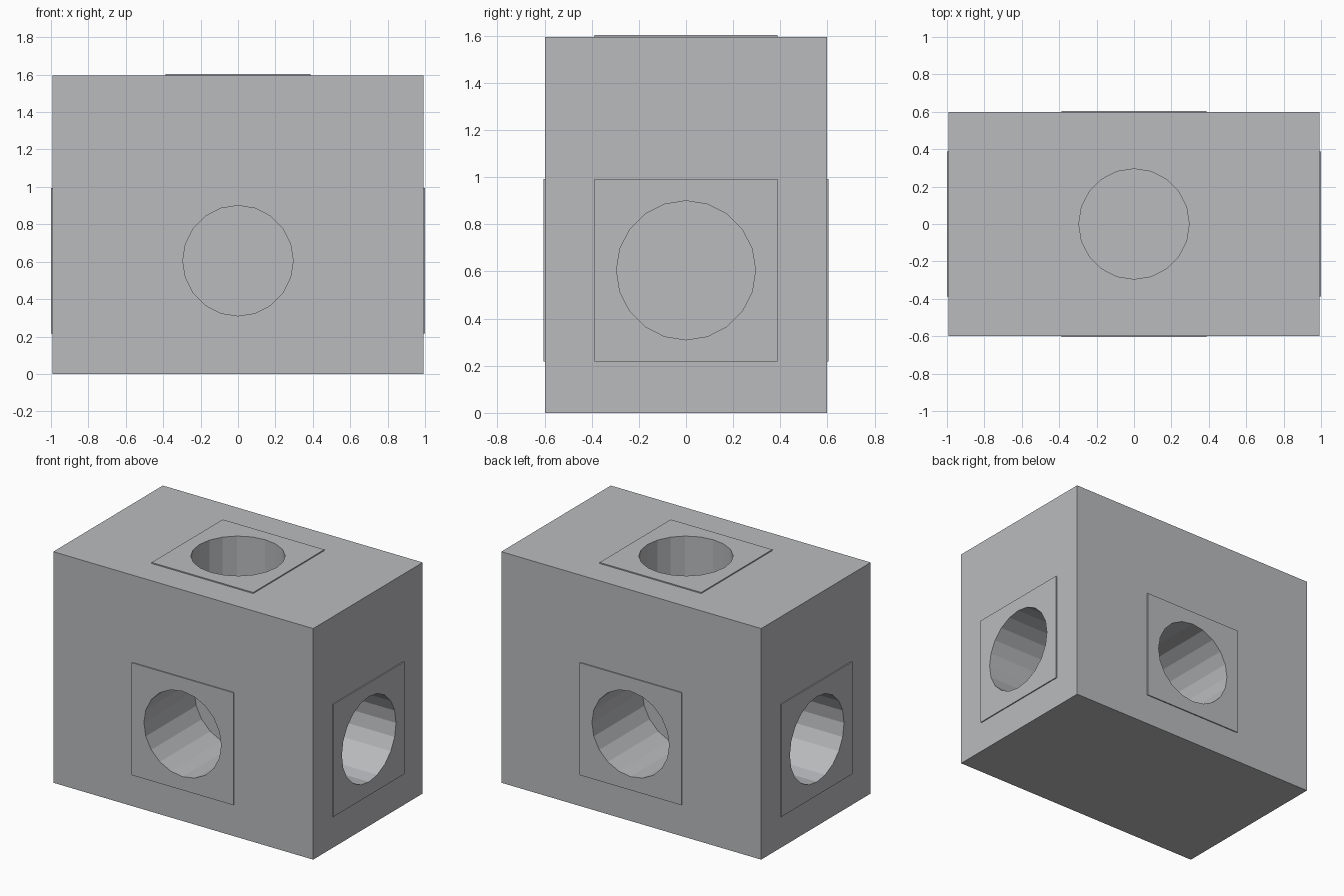
import bpy
import bmesh
from math import radians
from mathutils import Matrix, Vector

cube = bpy.data.objects.get("Cube")
if cube:
    bpy.data.objects.remove(cube, do_unlink=True)

SIZE = Vector((1.985, 1.195, 1.595))   # main block
PLATE, THICK = 0.776, 0.0075           # raised square pads
RADIUS, DEPTH, SIDES = 0.295, 0.55, 20 # blind bores
PORT_Z = 0.605

grey = bpy.data.materials.new("light_grey")
grey.use_nodes = True
colour = (0.49, 0.50, 0.515, 1)
grey.diffuse_color = colour
grey.node_tree.nodes["Principled BSDF"].inputs["Base Color"].default_value = colour


def finish(name, bm):
    mesh = bpy.data.meshes.new(name)
    bm.to_mesh(mesh)
    bm.free()
    mesh.materials.append(grey)
    obj = bpy.data.objects.new(name, mesh)
    bpy.context.collection.objects.link(obj)
    return obj


def box(name, size, matrix):
    bm = bmesh.new()
    bmesh.ops.create_cube(bm, size=1, matrix=matrix @ Matrix.Diagonal((*size, 1)))
    return finish(name, bm)


def bore(name, matrix):
    # Cylinder reaching DEPTH below the pad surface and slightly above it
    bm = bmesh.new()
    extra = 0.1
    centre = Matrix.Translation((0, 0, THICK + (extra - DEPTH) / 2))
    bmesh.ops.create_cone(bm, cap_ends=True, segments=SIDES, radius1=RADIUS,
                          radius2=RADIUS, depth=DEPTH + extra, matrix=matrix @ centre)
    obj = finish(name, bm)
    obj.hide_render = True
    return obj


def cut(obj, cutter):
    mod = obj.modifiers.new("bore", 'BOOLEAN')
    mod.operation = 'DIFFERENCE'
    mod.solver = 'EXACT'
    mod.object = cutter


def bake(obj):
    # Turn the cut result into plain mesh
    graph = bpy.context.evaluated_depsgraph_get()
    mesh = bpy.data.meshes.new_from_object(obj.evaluated_get(graph))
    obj.modifiers.clear()
    obj.data = mesh


block = box("block", SIZE, Matrix.Translation((0, 0, SIZE.z / 2)))

# Each port: position on the block's surface and a turn taking +z outward
ports = {
    "front": ((0, -SIZE.y / 2, PORT_Z), 90, 'X'),
    "back": ((0, SIZE.y / 2, PORT_Z), -90, 'X'),
    "left": ((SIZE.x / 2, 0, PORT_Z), 90, 'Y'),
    "right": ((-SIZE.x / 2, 0, PORT_Z), -90, 'Y'),
    "top": ((0, 0, SIZE.z), 0, 'X'),
}

parts, cutters = [block], []
for side, (position, angle, axis) in ports.items():
    frame = Matrix.Translation(position) @ Matrix.Rotation(radians(angle), 4, axis)
    pad = box(side + "_pad", (PLATE, PLATE, THICK),
              frame @ Matrix.Translation((0, 0, THICK / 2)))
    cutter = bore(side + "_bore_cutter", frame)
    cut(block, cutter)
    cut(pad, cutter)
    parts.append(pad)
    cutters.append(cutter)

bpy.context.view_layer.update()
for part in parts:
    bake(part)
for cutter in cutters:
    bpy.data.objects.remove(cutter, do_unlink=True)
